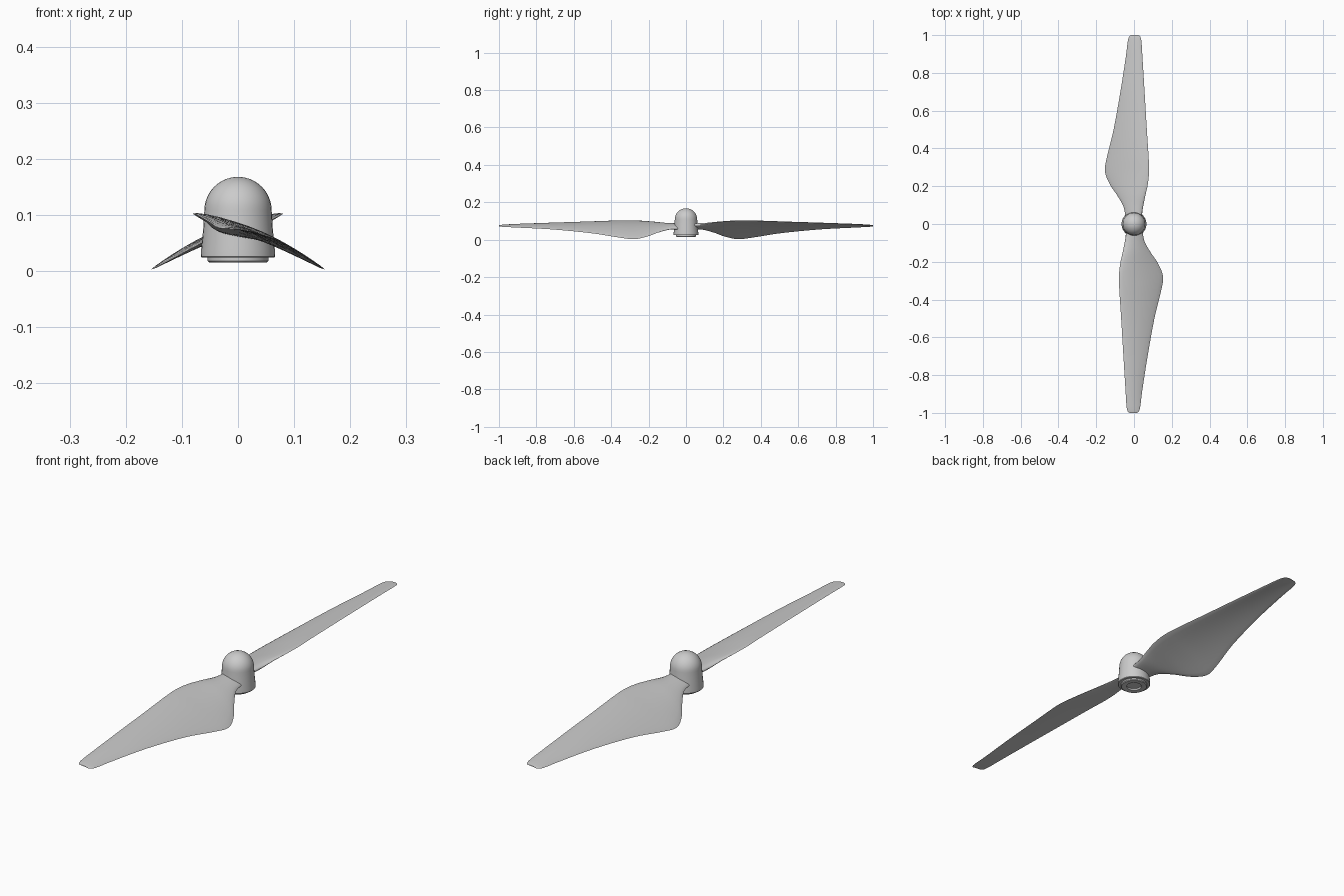
import bpy
import bmesh
import math

default_cube = bpy.data.objects.get("Cube")
if default_cube:
    bpy.data.objects.remove(default_cube, do_unlink=True)

# Single plastic colour
plastic = bpy.data.materials.new("light_grey_plastic")
plastic.use_nodes = True
grey = (0.6, 0.6, 0.6, 1)
plastic.diffuse_color = grey
plastic.node_tree.nodes["Principled BSDF"].inputs["Base Color"].default_value = grey


def finish(name, mesh_builder, sharp_angle):
    """Turn a bmesh into a smooth shaded, coloured object."""
    bmesh.ops.recalc_face_normals(mesh_builder, faces=mesh_builder.faces)
    mesh = bpy.data.meshes.new(name)
    mesh_builder.to_mesh(mesh)
    mesh_builder.free()
    part = bpy.data.objects.new(name, mesh)
    bpy.context.collection.objects.link(part)
    mesh.materials.append(plastic)
    bpy.ops.object.select_all(action="DESELECT")
    part.select_set(True)
    bpy.context.view_layer.objects.active = part
    bpy.ops.object.shade_smooth_by_angle(angle=math.radians(sharp_angle))
    return part


def bridge_loops(builder, loops):
    """Join neighbouring closed vertex loops with quads."""
    for lower, upper in zip(loops, loops[1:]):
        count = len(lower)
        for i in range(count):
            following = (i + 1) % count
            builder.faces.new((lower[i], lower[following], upper[following], upper[i]))


def lathe(name, profile, segments=32):
    """Spin a radius / height profile around the vertical axis."""
    builder = bmesh.new()
    loops = []
    for radius, height in profile:
        ring = []
        for i in range(segments):
            angle = math.tau * i / segments
            ring.append(builder.verts.new((radius * math.cos(angle), radius * math.sin(angle), height)))
        loops.append(ring)
    bridge_loops(builder, loops)
    builder.faces.new(loops[0])
    builder.faces.new(loops[-1])
    return finish(name, builder, 35)


def smooth_rows(rows, steps):
    """Catmull-Rom interpolation through rows of section values."""
    result = []
    last = len(rows) - 1
    for k in range(last):
        before, start, end, after = (rows[max(0, min(last, k + d))] for d in (-1, 0, 1, 2))
        for s in range(steps):
            t = s / steps
            result.append([
                b + t * (c - a) / 2 + t * t * (a - 2.5 * b + 2 * c - d / 2)
                + t ** 3 * (1.5 * (b - c) + (d - a) / 2)
                for a, b, c, d in zip(before, start, end, after)])
    result.append(list(rows[last]))
    return result


# Blade sections: span, leading x, trailing x, leading z, trailing z, thickness
SECTIONS = [
    (.03, -.04, .045, .078, .058, .024),
    (.09, -.048, .055, .081, .055, .022),
    (.15, -.06, .088, .091, .038, .018),
    (.21, -.073, .128, .098, .016, .015),
    (.28, -.08, .154, .102, .003, .013),
    (.36, -.077, .142, .102, .012, .012),
    (.5, -.068, .108, .097, .034, .011),
    (.7, -.056, .072, .09, .054, .009),
    (.88, -.045, .044, .083, .064, .008),
    (.96, -.04, .034, .079, .068, .006),
    (.99, -.034, .027, .077, .070, .004),
    (1, -.024, .016, .076, .072, .002),
]


def blade(name, side):
    """Loft a twisted, cambered aerofoil; side -1 is front, 1 is back."""
    builder = bmesh.new()
    half = 10
    loops = []
    for span, x_lead, x_trail, z_lead, z_trail, thick in smooth_rows(SECTIONS, 4):
        ring = []
        for i in range(half * 2):
            angle = math.pi * i / half
            u = (1 - math.cos(angle)) / 2
            camber = 0.05 * (x_trail - x_lead) * 4 * u * (1 - u)
            body = thick / 2 * math.sin(angle) * (1.2 - 0.4 * u)
            x = x_lead + u * (x_trail - x_lead)
            z = z_lead + u * (z_trail - z_lead) + camber + body
            ring.append(builder.verts.new((-side * x, side * span, z)))
        loops.append(ring)
    bridge_loops(builder, loops)
    builder.faces.new(loops[0])
    builder.faces.new(loops[-1])
    return finish(name, builder, 60)


blade("front_blade", -1)
blade("back_blade", 1)

# Domed hub with a slight flare towards its base
dome = []
for step in range(11):
    angle = math.pi / 2 * step / 10.2
    dome.append((0.06 * math.cos(angle), 0.108 + 0.06 * math.sin(angle)))
lathe("hub", [(0.064, 0.024), (0.066, 0.026), (0.0655, 0.04), (0.062, 0.075)] + dome)

# Mounting collar with a central bore
lathe("collar", [(0.03, 0.034), (0.03, 0.016), (0.033, 0.015), (0.051, 0.015),
                 (0.054, 0.018), (0.054, 0.03)])

# Recessed nut seat inside the bore
lathe("bore_floor", [(0.029, 0.022), (0.029, 0.034)], 24)
